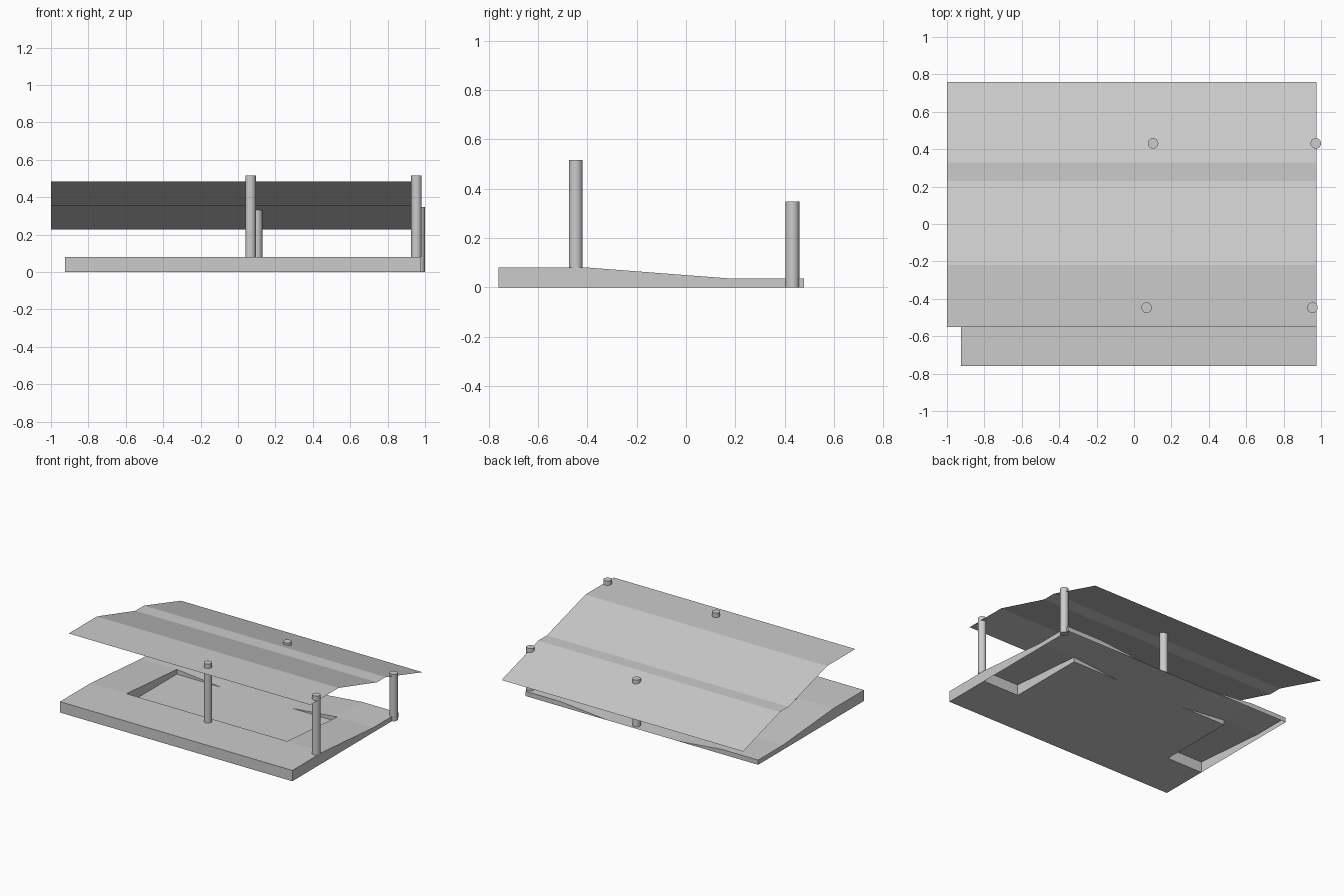
import bpy, bmesh
from mathutils import Vector

if "Cube" in bpy.data.objects:
    bpy.data.objects.remove(bpy.data.objects["Cube"])


def sheet(name, faces):
    """Object from polygons given as (points, outward direction)."""
    bm = bmesh.new()
    for pts, out in faces:
        f = bm.faces.new([bm.verts.new(p) for p in pts])
        f.normal_update()
        if f.normal.dot(Vector(out)) < 0:
            f.normal_flip()
    bmesh.ops.remove_doubles(bm, verts=bm.verts, dist=1e-4)
    me = bpy.data.meshes.new(name)
    bm.to_mesh(me)
    bm.free()
    ob = bpy.data.objects.new(name, me)
    bpy.context.collection.objects.link(ob)
    return ob


def post(name, x, y, z0, z1, r=0.028):
    bpy.ops.mesh.primitive_cylinder_add(vertices=24, radius=r, depth=z1 - z0,
                                        location=(x, y, (z0 + z1) / 2))
    bpy.context.object.name = name
    bpy.ops.object.shade_smooth_by_angle()


UP, DOWN, FRONT, BACK = (0, 0, 1), (0, 0, -1), (0, -1, 0), (0, 1, 0)
XL, XR = -0.925, 0.977                          # base sides
Y0, Y1, Y2, Y3 = -0.76, -0.40, 0.187, 0.478     # front, step, ramp end, back
H, W = 0.08, 0.035                              # slab and wing heights


def rect(xa, xb, ya, yb, za, zb):
    return [(xa, ya, za), (xb, ya, za), (xb, yb, zb), (xa, yb, zb)]


# Raised front slab
base = [
    (rect(XL, XR, Y0, Y1, H, H), UP),
    (rect(XL, XR, Y0, Y1, 0, 0), DOWN),
    (rect(XL, XR, Y0, Y0, 0, H), FRONT),
    (rect(XL, XR, Y1, Y1, 0, H), BACK),
]
# Left and right wings: ramp, flat back, slope into the middle, outer skirts
for s, xo, xp, xf in ((-1, XL, -0.632, -0.268), (1, XR, 0.682, 0.308)):
    side = (s, 0, 0)
    base += [
        ([(xo, Y0, 0), (xo, Y0, H), (xo, Y1, H), (xo, Y1, 0)], side),
        (rect(xo, xp, Y1, Y2, H, W), UP),
        (rect(xo, xp, Y2, Y3, W, W), UP),
        ([(xp, Y2, W), (xf, Y2, 0), (xf, Y3, 0), (xp, Y3, W)], UP),
        ([(xp, Y1, 0), (xp, Y1, H), (xp, Y2, W), (xp, Y2, 0)], (-s, 0, 0)),
        ([(xp, Y2, 0), (xp, Y2, W), (xf, Y2, 0)], FRONT),
        ([(xo, Y1, 0), (xo, Y1, H), (xo, Y2, W), (xo, Y3, W), (xo, Y3, 0)], side),
        ([(xo, Y3, 0), (xo, Y3, W), (xp, Y3, W), (xf, Y3, 0)], BACK),
    ]
# Sunken floor and level way out at the back
base += [(rect(-0.632, 0.682, Y1, Y2, 0, 0), UP),
         (rect(-0.268, 0.308, Y2, Y3, 0, 0), UP)]
sheet("ground_base", base)

# Stepped roof sheet
prof = [(-0.55, 0.484), (-0.22, 0.484), (0.23, 0.354), (0.33, 0.354), (0.76, 0.226)]
sheet("roof", [(rect(-1, XR, a[0], b[0], a[1], b[1]), UP)
               for a, b in zip(prof, prof[1:])])

# Posts
post("front_post_left", 0.067, -0.447, H, 0.516)
post("front_post_right", 0.954, -0.447, H, 0.516)
post("back_post_left", 0.102, 0.431, 0, 0.347)
post("back_post_right", 0.972, 0.431, 0, 0.347)
